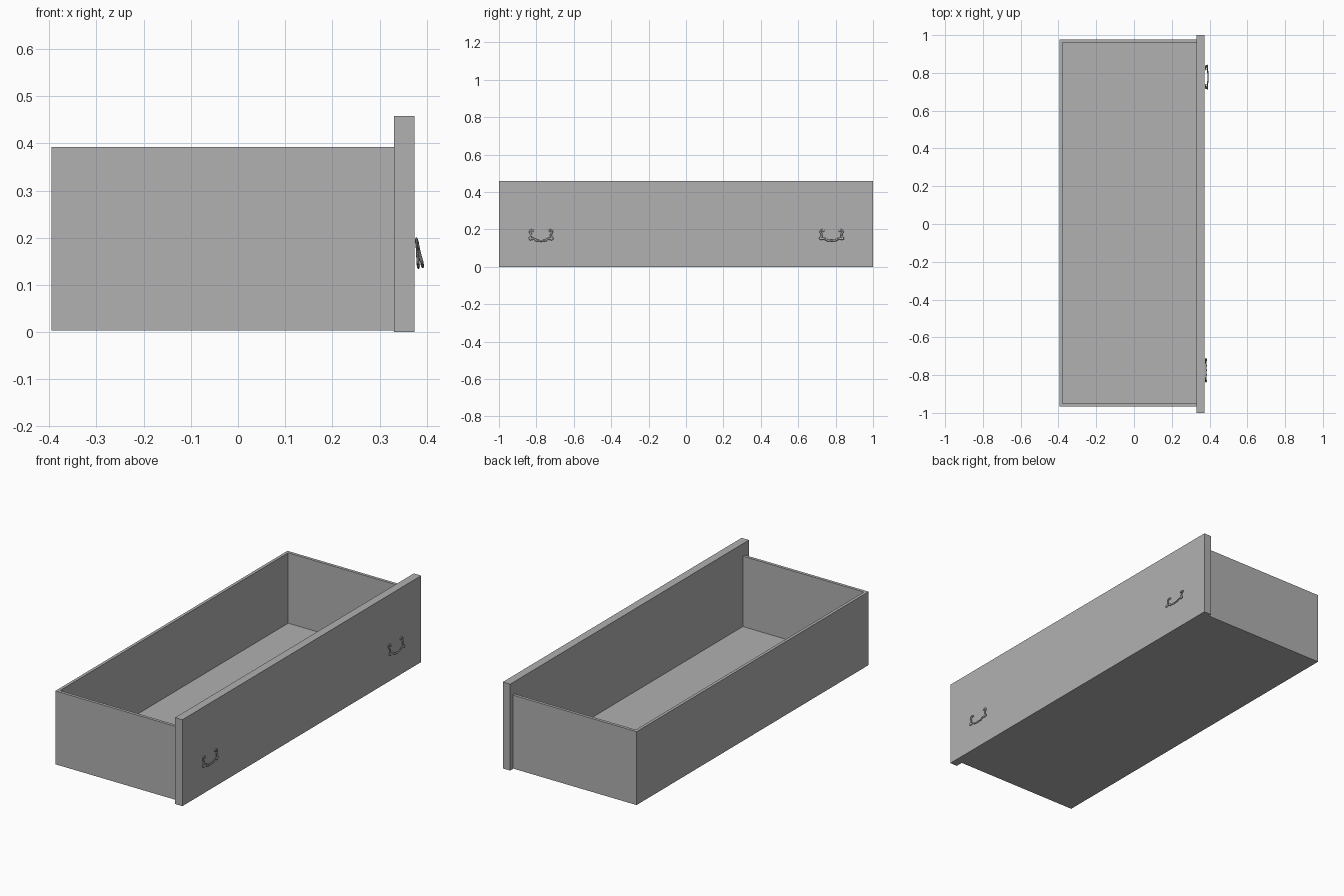
import bpy, bmesh, math
from mathutils import Vector

if "Cube" in bpy.data.objects:
    bpy.data.objects.remove(bpy.data.objects["Cube"])

# Dark grey finish for all parts
grey = bpy.data.materials.new("dark_grey")
grey.diffuse_color = (0.44, 0.44, 0.44, 1)
grey.use_nodes = True
grey.node_tree.nodes["Principled BSDF"].inputs["Base Color"].default_value = grey.diffuse_color

def add_mesh(name, bm):
    me = bpy.data.meshes.new(name)
    bm.to_mesh(me)
    bm.free()
    me.materials.append(grey)
    ob = bpy.data.objects.new(name, me)
    bpy.context.collection.objects.link(ob)
    return ob

def block(lo, hi):
    bm = bmesh.new()
    bmesh.ops.create_cube(bm, size=1)
    lo, hi = Vector(lo), Vector(hi)
    for v in bm.verts:
        v.co = (lo + hi) / 2 + v.co * (hi - lo)
    return bm

# Front panel
add_mesh("front_panel", block((0.331, -1, 0), (0.374, 1, 0.458)))

# Open tray: its front rim is buried inside the panel
WALL = 0.016
bm = block((-0.395, -0.965, 0.003), (0.348, 0.978, 0.392))
bm.faces.ensure_lookup_table()
top = max(bm.faces, key=lambda f: f.calc_center_median().z)
bmesh.ops.inset_region(bm, faces=[top], thickness=WALL, use_even_offset=True)
ext = bmesh.ops.extrude_discrete_faces(bm, faces=[top])
for v in ext["faces"][0].verts:
    v.co.z = 0.003 + WALL
bmesh.ops.recalc_face_normals(bm, faces=bm.faces)
add_mesh("drawer_tray", bm)

# Bail handle: half outline (y, z below pivot, thickness), mirrored;
# curled ends and corner knobs come from the varying thickness
HALF = [(0.041, -0.012, 1.3), (0.045, -0.005, 1.0), (0.055, -0.005, 1.0),
        (0.059, -0.014, 1.1), (0.053, -0.027, 1.0), (0.054, -0.038, 1.1),
        (0.060, -0.051, 1.4), (0.048, -0.050, 1.4), (0.036, -0.050, 1.0),
        (0.026, -0.058, 1.3), (0.012, -0.060, 1.0)]
PATH = HALF + [(0, -0.061, 1.2)] + [(-y, z, r) for y, z, r in reversed(HALF)]

def handle(name, y, tilt):
    cu = bpy.data.curves.new(name, 'CURVE')
    cu.dimensions = '3D'
    cu.bevel_depth = 0.0047
    cu.bevel_resolution = 2
    cu.resolution_u = 3
    cu.use_fill_caps = True
    cu.materials.append(grey)
    sp = cu.splines.new('BEZIER')
    sp.bezier_points.add(len(PATH) - 1)
    for p, (py, pz, r) in zip(sp.bezier_points, PATH):
        p.co = (0, py, pz)
        p.radius = r
        p.handle_left_type = p.handle_right_type = 'AUTO'
    ob = bpy.data.objects.new(name, cu)
    bpy.context.collection.objects.link(ob)
    # Flattened bar, hanging from its top edge at an angle
    ob.scale.x = 0.55
    ob.location = (0.378, y, 0.2)
    ob.rotation_euler.y = -math.radians(tilt)
    bpy.ops.object.select_all(action='DESELECT')
    ob.select_set(True)
    bpy.context.view_layer.objects.active = ob
    bpy.ops.object.convert(target='MESH')
    bpy.ops.object.shade_smooth_by_angle(angle=math.radians(40))

handle("handle_right", 0.778, 12.5)
handle("handle_left", -0.775, 4)
